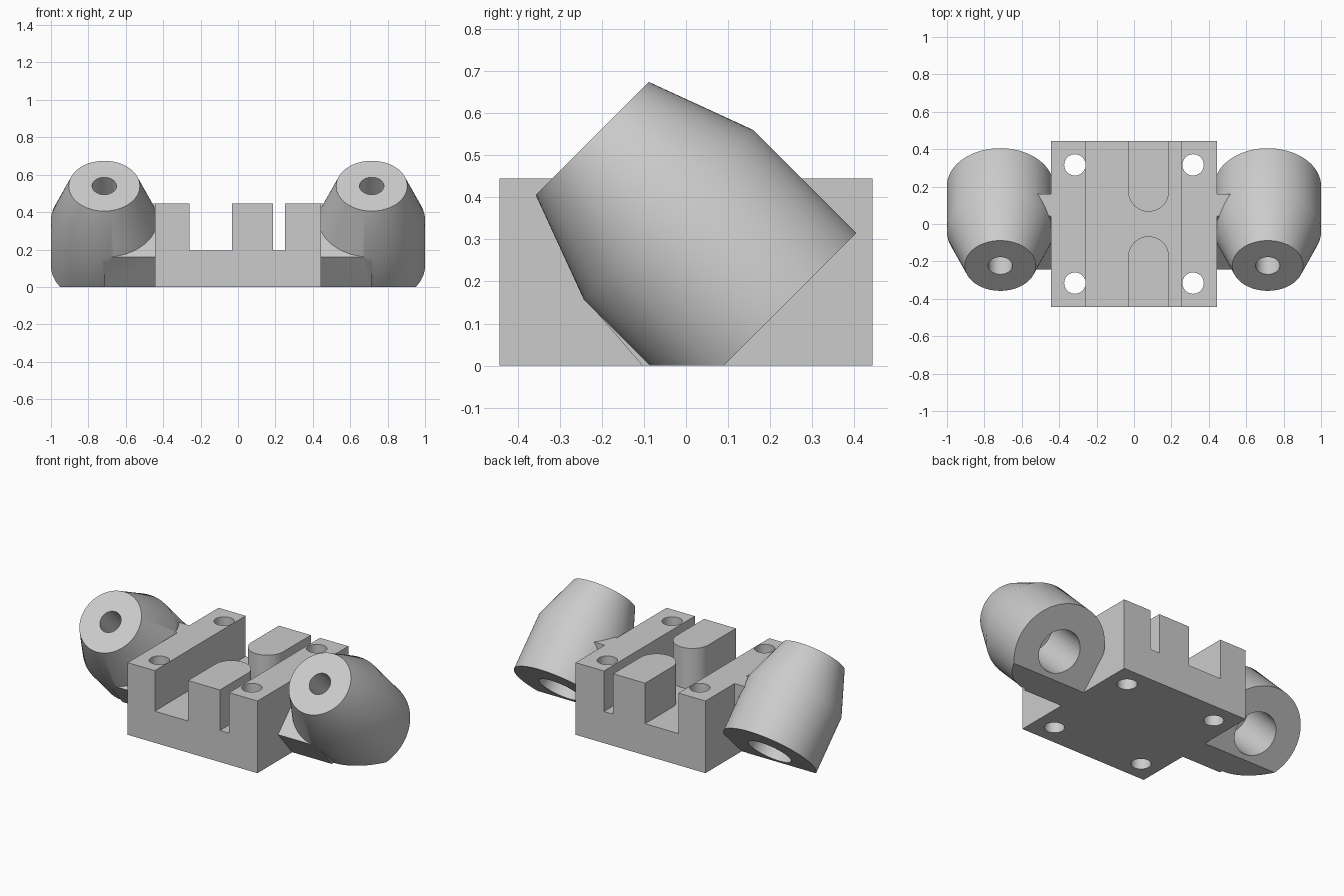
import bpy, bmesh
from math import cos, sin, pi, radians
from mathutils import Matrix, Vector

if "Cube" in bpy.data.objects:
    bpy.data.objects.remove(bpy.data.objects["Cube"])

grey = bpy.data.materials.new("plain_grey")
grey.use_nodes = True
grey.diffuse_color = (0.6, 0.6, 0.6, 1)
grey.node_tree.nodes["Principled BSDF"].inputs["Base Color"].default_value = (0.6, 0.6, 0.6, 1)

SEGMENTS = 96


def finish(name, bm):
    bmesh.ops.recalc_face_normals(bm, faces=bm.faces)
    mesh = bpy.data.meshes.new(name)
    bm.to_mesh(mesh)
    bm.free()
    mesh.materials.append(grey)
    obj = bpy.data.objects.new(name, mesh)
    bpy.context.collection.objects.link(obj)
    return obj


def prism(name, outline, direction):
    """Extrude a closed 3D outline along a direction."""
    bm = bmesh.new()
    face = bm.faces.new([bm.verts.new(p) for p in outline])
    new = bmesh.ops.extrude_face_region(bm, geom=[face])["geom"]
    verts = [v for v in new if isinstance(v, bmesh.types.BMVert)]
    bmesh.ops.translate(bm, verts=verts, vec=direction)
    return finish(name, bm)


def box(name, low, high):
    outline = [(low[0], low[1], low[2]), (high[0], low[1], low[2]),
               (high[0], high[1], low[2]), (low[0], high[1], low[2])]
    return prism(name, outline, (0, 0, high[2] - low[2]))


def turned(name, profile, matrix):
    """Solid of revolution from (radius, distance along axis) points."""
    bm = bmesh.new()
    rings = [[bm.verts.new((r * cos(2 * pi * i / SEGMENTS), r * sin(2 * pi * i / SEGMENTS), h))
              for i in range(SEGMENTS)] for r, h in profile]
    for a, b in zip(rings, rings[1:]):
        for i in range(SEGMENTS):
            j = (i + 1) % SEGMENTS
            bm.faces.new((a[i], a[j], b[j], b[i]))
    bm.faces.new(rings[0][::-1])
    bm.faces.new(rings[-1])
    bm.transform(matrix)
    return finish(name, bm)


def combine(obj, other, operation):
    mod = obj.modifiers.new(operation.lower(), "BOOLEAN")
    mod.operation, mod.solver, mod.object = operation, "EXACT", other
    bpy.context.view_layer.objects.active = obj
    bpy.ops.object.modifier_apply(modifier=mod.name)
    bpy.data.objects.remove(other)


def smooth(obj):
    bpy.ops.object.select_all(action="DESELECT")
    obj.select_set(True)
    bpy.context.view_layer.objects.active = obj
    bpy.ops.object.shade_smooth_by_angle(angle=radians(30))


# Centre block, its channel cut around two round-nosed tongues
HALF, HEIGHT, FLOOR = 0.443, 0.445, 0.195
block = box("centre_block", (-HALF, -HALF, 0), (HALF, HALF, HEIGHT))
mid, nose = 0.078, 0.109
arc = [(mid - nose * cos(pi * i / 32), -0.175 + nose * sin(pi * i / 32)) for i in range(33)]
front = [(-0.258, -0.5), (mid - nose, -0.5)] + arc + [(mid + nose, -0.5), (0.25, -0.5)]
back = [(x, -y) for x, y in reversed(front)]
channel = prism("channel_cutter", [(x, y, FLOOR) for x, y in front + back], (0, 0, 0.5))
combine(block, channel, "DIFFERENCE")

# Four bolt holes through the block
for x in (-0.316, 0.316):
    for y in (-0.316, 0.316):
        hole = turned("bolt_cutter", [(0.057, -0.1), (0.057, 0.6)], Matrix.Translation((x, y, 0)))
        combine(block, hole, "DIFFERENCE")
smooth(block)

# Tilted sleeves, each with a web to the block and a stepped bore
web_profile = [(-0.087, -0.02), (0.068, -0.02), (0.16, 0.071), (0.16, HEIGHT),
               (0.042, HEIGHT), (-0.242, 0.161)]
for side, label in ((1, "left"), (-1, "right")):
    axis_x = 0.715 * side
    tilt = Matrix.Translation((axis_x, 0.2035, 0.1135)) @ Matrix.Rotation(radians(45), 4, "X")
    sleeve = turned(label + "_sleeve", [(0.285, 0), (0.285, 0.346), (0.19, 0.603)], tilt)
    web = prism("web", [(0.4 * side, y, z) for y, z in web_profile], (0.315 * side, 0, 0))
    combine(sleeve, web, "UNION")
    bore = turned("bore_cutter", [(0.13, -0.1), (0.13, 0.346), (0.065, 0.346), (0.065, 0.7)], tilt)
    combine(sleeve, bore, "DIFFERENCE")
    ground = box("ground_cutter", (axis_x - 1, -1, -1), (axis_x + 1, 1, 0))
    combine(sleeve, ground, "DIFFERENCE")
    smooth(sleeve)
